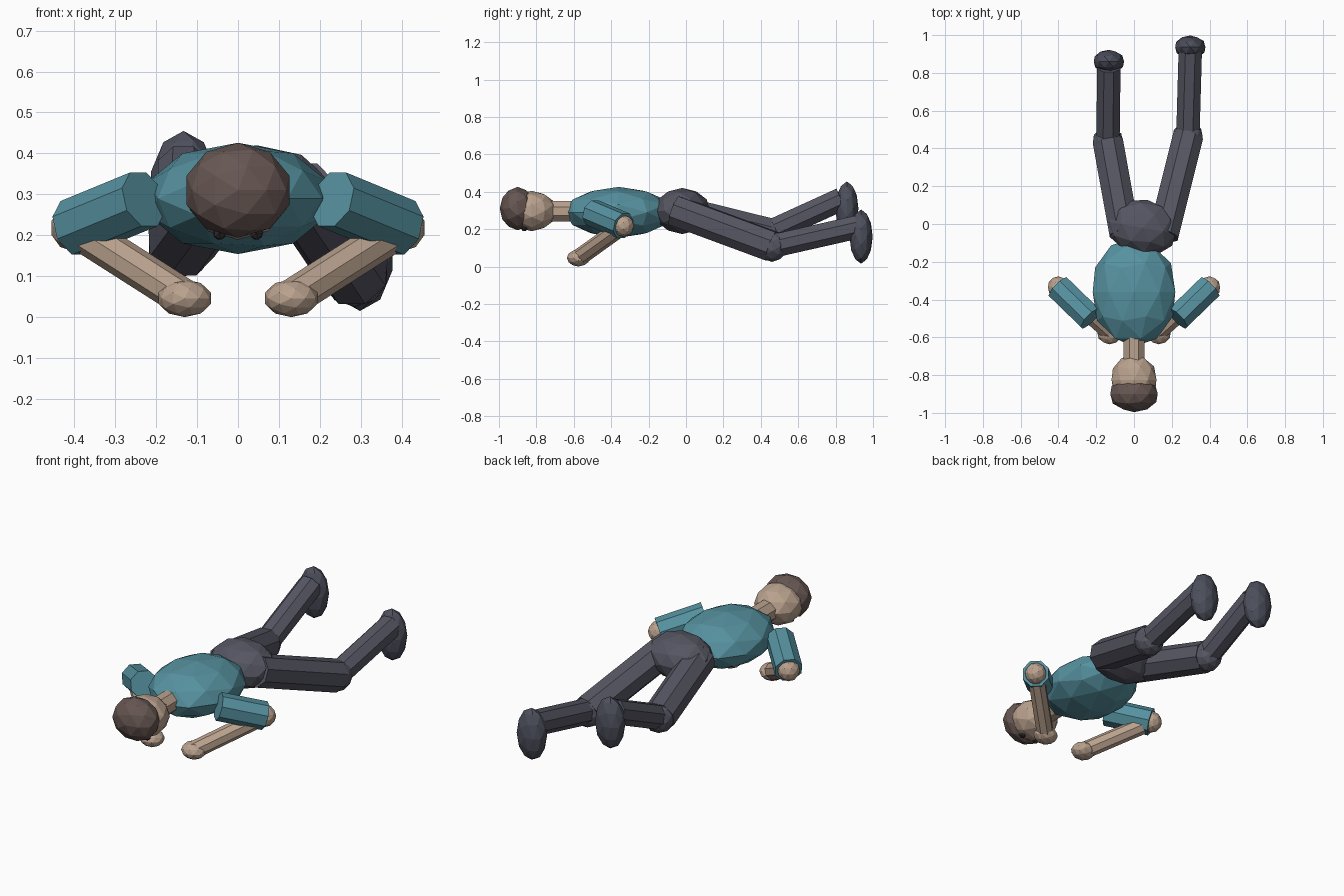
import bpy
from math import pi, radians
from mathutils import Matrix, Vector, Euler

if "Cube" in bpy.data.objects:
    bpy.data.objects.remove(bpy.data.objects["Cube"])


def material(name, rgb):
    mat = bpy.data.materials.new(name)
    mat.use_nodes = True
    mat.diffuse_color = (*rgb, 1)
    mat.node_tree.nodes["Principled BSDF"].inputs["Base Color"].default_value = (*rgb, 1)
    return mat


SKIN = material("skin", (0.49, 0.36, 0.27))
HAIR = material("dark_brown", (0.133, 0.093, 0.084))
SHIRT = material("teal", (0.093, 0.287, 0.352))
TROUSERS = material("slate_grey", (0.093, 0.093, 0.125))
SHOES = material("dark_slate", (0.073, 0.078, 0.107))
EYES = material("eye_dark", (0.03, 0.025, 0.025))


def finish(name, mat):
    obj = bpy.context.object
    obj.name = obj.data.name = name
    obj.data.materials.append(mat)
    return obj


def blob(name, mat, centre, half, yaw=0, pitch=0, detail=2):
    """Faceted ellipsoid with its pole along the lying body (y axis)."""
    bpy.ops.mesh.primitive_ico_sphere_add(subdivisions=detail, radius=1)
    obj = finish(name, mat)
    turn = Euler((radians(pitch), 0, radians(yaw))).to_matrix().to_4x4()
    shape = Matrix.Diagonal((*half, 1)) @ Matrix.Rotation(pi / 2, 4, "X")
    obj.data.transform(turn @ shape)
    obj.location = centre
    return obj


def limb(name, mat, start, end, radius):
    """Eight-sided cylinder between two points."""
    a, b = Vector(start), Vector(end)
    bpy.ops.mesh.primitive_cylinder_add(vertices=8, radius=radius, depth=(b - a).length)
    obj = finish(name, mat)
    obj.data.transform(Matrix.Rotation(pi / 8, 4, "Z"))
    obj.rotation_euler = (b - a).to_track_quat("Z", "Y").to_euler()
    obj.location = (a + b) / 2
    return obj


# Trunk and head, face down
blob("torso", SHIRT, (0, -0.36, 0.29), (0.23, 0.29, 0.136))
blob("pelvis", TROUSERS, (0.045, -0.02, 0.297), (0.19, 0.15, 0.123), yaw=-10)
limb("neck", SKIN, (0, -0.74, 0.295), (0, -0.58, 0.295), 0.06)
blob("head", SKIN, (0, -0.825, 0.297), (0.125, 0.135, 0.108))
blob("hair", HAIR, (0, -0.9, 0.31), (0.132, 0.096, 0.116))

# Arms and eyes, mirrored
for side, s in (("left", 1), ("right", -1)):
    shoulder, elbow = (s * 0.23, -0.5, 0.288), (s * 0.4, -0.335, 0.218)
    hand = (s * 0.13, -0.575, 0.046)
    limb(side + "_upper_arm", SHIRT, shoulder, elbow, 0.074)
    blob(side + "_elbow", SKIN, elbow, (0.058, 0.058, 0.058))
    limb(side + "_forearm", SKIN, elbow, hand, 0.046)
    blob(side + "_hand", SKIN, hand, (0.067, 0.062, 0.046))
    blob(side + "_eye", EYES, (s * 0.045, -0.865, 0.205), (0.018, 0.018, 0.018), detail=1)

# Legs, each in its own pose: hip, knee, ankle, foot
poses = {
    "left": ((0.155, -0.06, 0.3), (0.285, 0.46, 0.108), (0.298, 0.92, 0.212), (0.298, 0.936, 0.16)),
    "right": ((-0.05, -0.05, 0.3), (-0.138, 0.435, 0.18), (-0.133, 0.83, 0.36), (-0.133, 0.86, 0.31)),
}
for side, (hip, knee, ankle, foot) in poses.items():
    limb(side + "_thigh", TROUSERS, hip, knee, 0.087)
    blob(side + "_knee", TROUSERS, knee, (0.083, 0.083, 0.083))
    limb(side + "_shin", TROUSERS, knee, ankle, 0.067)
    blob(side + "_foot", SHOES, foot, (0.084, 0.062, 0.145))
